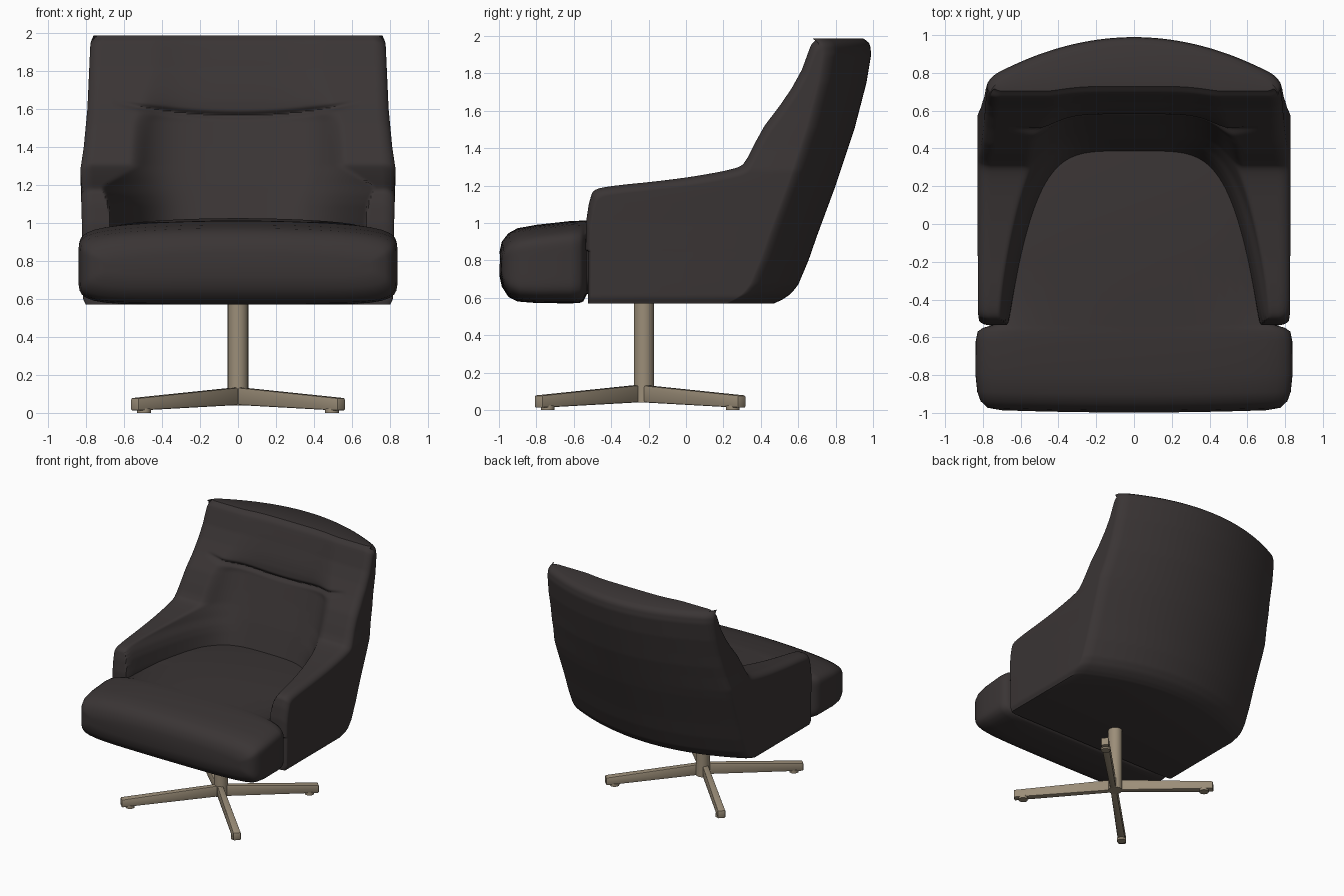
import bpy, bmesh, math
from mathutils import Matrix

if "Cube" in bpy.data.objects:
    bpy.data.objects.remove(bpy.data.objects["Cube"])


def material(name, rgb):
    m = bpy.data.materials.new(name)
    m.diffuse_color = (*rgb, 1)
    m.use_nodes = True
    m.node_tree.nodes["Principled BSDF"].inputs["Base Color"].default_value = m.diffuse_color
    return m


leather = material("dark leather", (0.042, 0.035, 0.035))
metal = material("warm metal", (0.33, 0.27, 0.19))


def finish(name, bm, mat, angle):
    bmesh.ops.recalc_face_normals(bm, faces=bm.faces)
    me = bpy.data.meshes.new(name)
    bm.to_mesh(me)
    bm.free()
    me.materials.append(mat)
    ob = bpy.data.objects.new(name, me)
    bpy.context.collection.objects.link(ob)
    bpy.ops.object.select_all(action='DESELECT')
    ob.select_set(True)
    bpy.context.view_layer.objects.active = ob
    bpy.ops.object.shade_smooth_by_angle(angle=math.radians(angle))
    return ob


def lerp_table(tab, z):
    if z <= tab[0][0]:
        return tab[0][1]
    for (a, va), (b, vb) in zip(tab, tab[1:]):
        if z <= b:
            return va + (vb - va) * (z - a) / (b - a)
    return tab[-1][1]


def soft(tab, z, r=0.012):
    return sum(lerp_table(tab, z + k * r / 2) for k in (-2, -1, 0, 1, 2)) / 5


# Shell curves, each as (height, value)
REAR = [(.57, .46), (.58, .50), (.62, .56), (.67, .60), (.80, .655), (.93, .70), (1.2, .80),
        (1.5, .90), (1.75, .965), (1.9, .99), (1.95, .985), (1.975, .97), (1.987, .94)]
SIDE = [(.57, -.54), (1.0, -.535), (1.1, -.52), (1.17, -.50), (1.195, -.45), (1.207, -.30),
        (1.235, -.05), (1.258, .10), (1.287, .25), (1.305, .30), (1.35, .33), (1.43, .37),
        (1.52, .42), (1.625, .50), (1.72, .565), (1.82, .62), (1.93, .66), (1.965, .675), (1.987, .71)]
CENTRE = [(.9, .36), (1.0, .385), (1.2, .45), (1.4, .525), (1.54, .575), (1.64, .585),
          (1.72, .605), (1.85, .645), (1.95, .68), (1.975, .70), (1.987, .73)]
INNER = [(1.0, .66), (1.1, .67), (1.15, .685), (1.2, .715), (1.25, .73), (1.3, .75), (2, .77)]
WIDTH = [(.57, .80), (.60, .817), (1.0, .822), (1.2, .828), (1.28, .83), (1.4, .812), (1.6, .793),
         (1.95, .777), (1.987, .76)]

# Shell: arms and back in one, as front and rear sheets over a width/height grid
COLS, ROWS = 141, 190
bm = bmesh.new()
front, rear = [], []
for j in range(ROWS):
    z = .57 + (1.987 - .57) * j / (ROWS - 1)
    w, c, a, yr = soft(WIDTH, z), soft(CENTRE, z), soft(INNER, z), soft(REAR, z, .01)
    fill = min(1, max(0, (z - .85) / .08))
    fr, rr = [], []
    for i in range(COLS):
        u = math.sin(math.pi * (i / (COLS - 1) - .5))
        x = u * w
        t = max(0, (abs(u) - .92) / .08)
        q = 1 - math.sqrt(max(0, 1 - t * t))
        hollow = c - .88 * (abs(x) / a) ** 4.8
        hollow = hollow * fill - .54 * (1 - fill)
        s = soft(SIDE, z + .045 * q) + .03 * q
        h = max(.06 - abs(hollow - s), 0) / .06
        yf = max(hollow, s) + h * h * .015
        # crease under the headrest
        zc = 1.565 + .065 * (x / .62) ** 2
        fade = min(1, max(0, (.66 - abs(x)) / .15))
        yf += .022 * fade * math.exp(-((z - zc) / .016) ** 2)
        y2 = yr - .22 * u * u - .04 * q
        yf = min(yf, y2 - .012)
        fr.append(bm.verts.new((x, yf, z)))
        rr.append(bm.verts.new((x, y2, z)))
    front.append(fr)
    rear.append(rr)
for j in range(ROWS - 1):
    for g in (front, rear):
        for i in range(COLS - 1):
            bm.faces.new((g[j][i], g[j][i + 1], g[j + 1][i + 1], g[j + 1][i]))
    for i in (0, COLS - 1):
        bm.faces.new((front[j][i], rear[j][i], rear[j + 1][i], front[j + 1][i]))
for j in (0, ROWS - 1):
    for i in range(COLS - 1):
        bm.faces.new((front[j][i], front[j][i + 1], rear[j][i + 1], rear[j][i]))
finish("shell_with_arms_and_back", bm, leather, 40)

# Seat cushion: rounded cross-sections along y (y, half width, bottom, top)
SEAT = [(-.998, .70, .72, .84), (-.985, .775, .66, .90), (-.95, .812, .605, .945),
        (-.90, .83, .58, .972), (-.80, .84, .572, .99), (-.62, .838, .57, 1.01),
        (-.57, .828, .572, 1.012), (-.55, .80, .58, 1.012), (-.53, .73, .62, 1.013),
        (-.2, .72, .72, 1.025), (.2, .70, .75, 1.02), (.45, .64, .80, 1.0)]
N = 96
bm = bmesh.new()
rings = []
for y, w, lo, hi in SEAT:
    ring = []
    for k in range(N):
        t = 2 * math.pi * k / N
        cx, sz = math.cos(t), math.sin(t)
        r = (abs(cx) ** 7 + abs(sz) ** 7) ** (-1 / 7)
        u, v = cx * r, sz * r
        top = hi - .035 * u * u if v > 0 else lo
        mid = (lo + hi) / 2
        z = mid + abs(v) * (top - mid)
        bow = .012 * u * u * max(0, min(1, (-.6 - y) / .3))
        ring.append(bm.verts.new((u * w, y + bow, z)))
    rings.append(ring)
for a, b in zip(rings, rings[1:]):
    for k in range(N):
        bm.faces.new((a[k], a[(k + 1) % N], b[(k + 1) % N], b[k]))
bm.faces.new(rings[0])
bm.faces.new(rings[-1])
finish("seat_cushion", bm, leather, 50)

# Column
CY = -.235
bm = bmesh.new()
bmesh.ops.create_cone(bm, cap_ends=True, segments=40, radius1=.054, radius2=.054, depth=.57,
                      matrix=Matrix.Translation((0, CY + .01, .325)))
finish("column", bm, metal, 30)

# Four diagonal tapered legs with foot pads
for n in range(4):
    rot = Matrix.Translation((0, CY - .01, 0)) @ Matrix.Rotation(math.radians(45 + 90 * n), 4, 'Z')
    bm = bmesh.new()
    bmesh.ops.create_cube(bm, size=1)
    for v in bm.verts:
        out, up = v.co.x > 0, v.co.z > 0
        v.co.x = .77 if out else 0
        v.co.y *= .06 if out else .045
        v.co.z = (.078 if up else .012) if out else (.135 if up else .042)
    bmesh.ops.bevel(bm, geom=bm.edges[:], offset=.008, segments=2, affect='EDGES', profile=.5)
    bmesh.ops.transform(bm, matrix=rot, verts=bm.verts)
    finish("base_leg_%d" % (n + 1), bm, metal, 30)
    bm = bmesh.new()
    bmesh.ops.create_cone(bm, cap_ends=True, segments=24, radius1=.036, radius2=.036, depth=.024,
                          matrix=rot @ Matrix.Translation((.70, 0, .012)))
    finish("foot_pad_%d" % (n + 1), bm, metal, 30)
